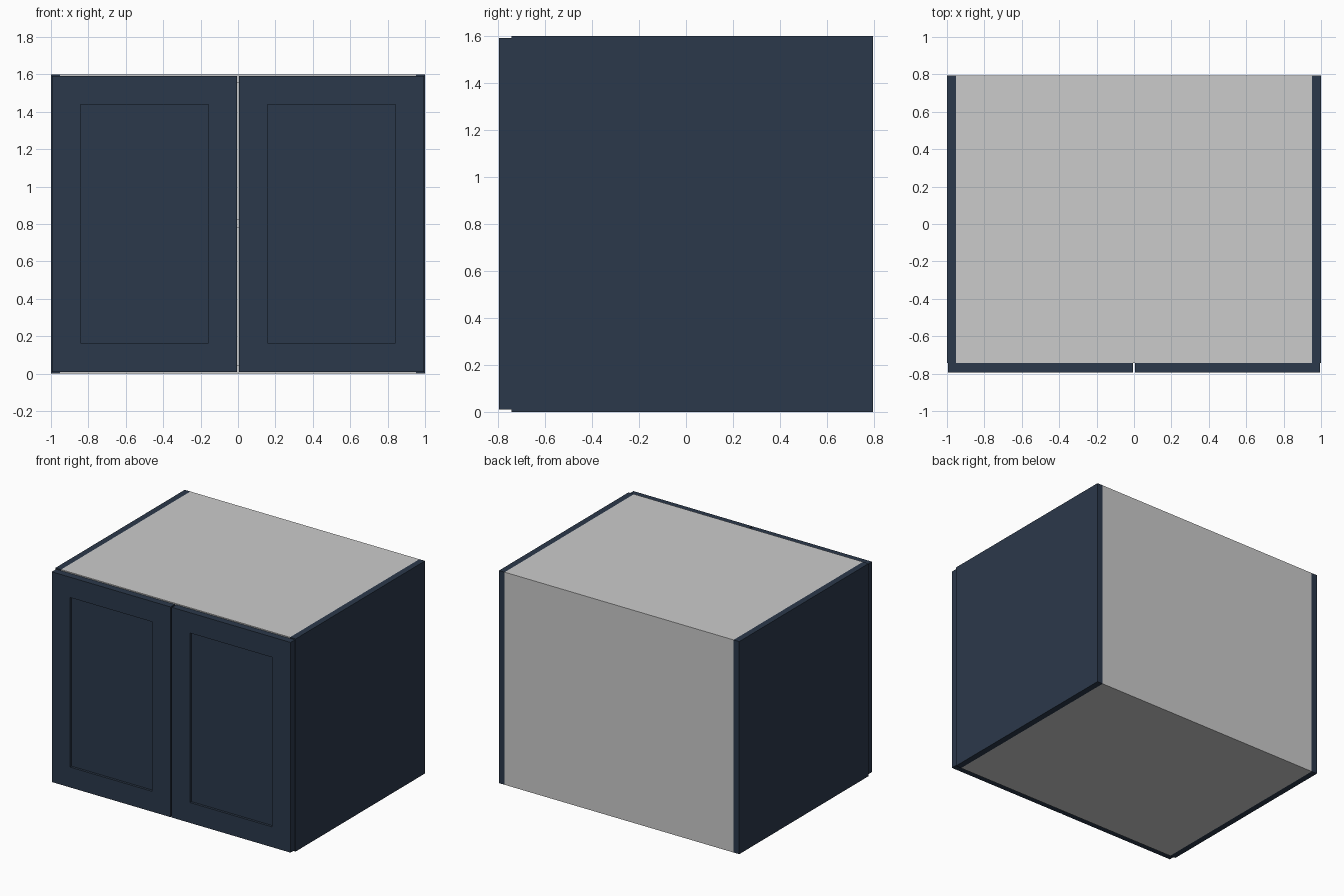
import bpy, bmesh
from mathutils import Vector

if "Cube" in bpy.data.objects:
    bpy.data.objects.remove(bpy.data.objects["Cube"])

navy = bpy.data.materials.new("navy_paint")
navy.diffuse_color = (0.024, 0.040, 0.070, 1)
navy.use_nodes = True
navy.node_tree.nodes["Principled BSDF"].inputs["Base Color"].default_value = navy.diffuse_color

W, H, BACK, FRONT = 1.0, 1.6, 0.795, -0.743   # half width, height, carcass depth range
T = 0.047                                     # board thickness
INNER = W - T


def board(name, lo, hi, mat=None, panel_margin=0, panel_depth=0):
    """Box between two corners, optionally with a recessed panel in its -y face."""
    lo, hi = Vector(lo), Vector(hi)
    bm = bmesh.new()
    bmesh.ops.create_cube(bm, size=1)
    bmesh.ops.scale(bm, vec=hi - lo, verts=bm.verts)
    bm.normal_update()
    if panel_margin:
        face = min(bm.faces, key=lambda f: f.calc_center_median().y)
        bmesh.ops.inset_region(bm, faces=[face], thickness=panel_margin, use_even_offset=True)
        panel = bmesh.ops.extrude_discrete_faces(bm, faces=[face])["faces"][0]
        bmesh.ops.translate(bm, vec=(0, panel_depth, 0), verts=panel.verts)
        bmesh.ops.recalc_face_normals(bm, faces=bm.faces)
    me = bpy.data.meshes.new(name)
    bm.to_mesh(me)
    bm.free()
    if mat:
        me.materials.append(mat)
    ob = bpy.data.objects.new(name, me)
    ob.location = (lo + hi) / 2
    bpy.context.collection.objects.link(ob)
    return ob


# painted sides and shaker doors, left and right
for side, s in (("left", -1), ("right", 1)):
    x0, x1 = sorted((s * INNER, s * W))
    board(side + "_side", (x0, FRONT, 0), (x1, BACK, H), navy)
    x0, x1 = sorted((s * 0.005, s * 0.994))
    board(side + "_door", (x0, -BACK, 0.01), (x1, FRONT, 1.592), navy, 0.153, 0.018)

# plain horizontal boards between the sides
board("bottom_panel", (-INNER, FRONT, 0), (INNER, BACK, T))
board("top_panel", (-INNER, FRONT, H - T), (INNER, BACK, H))

# thin back and the middle shelf
board("back_panel", (-INNER, BACK - 0.02, T), (INNER, BACK, H - T))
board("shelf", (-INNER, FRONT + 0.05, 0.78), (INNER, BACK - 0.02, 0.78 + T))
